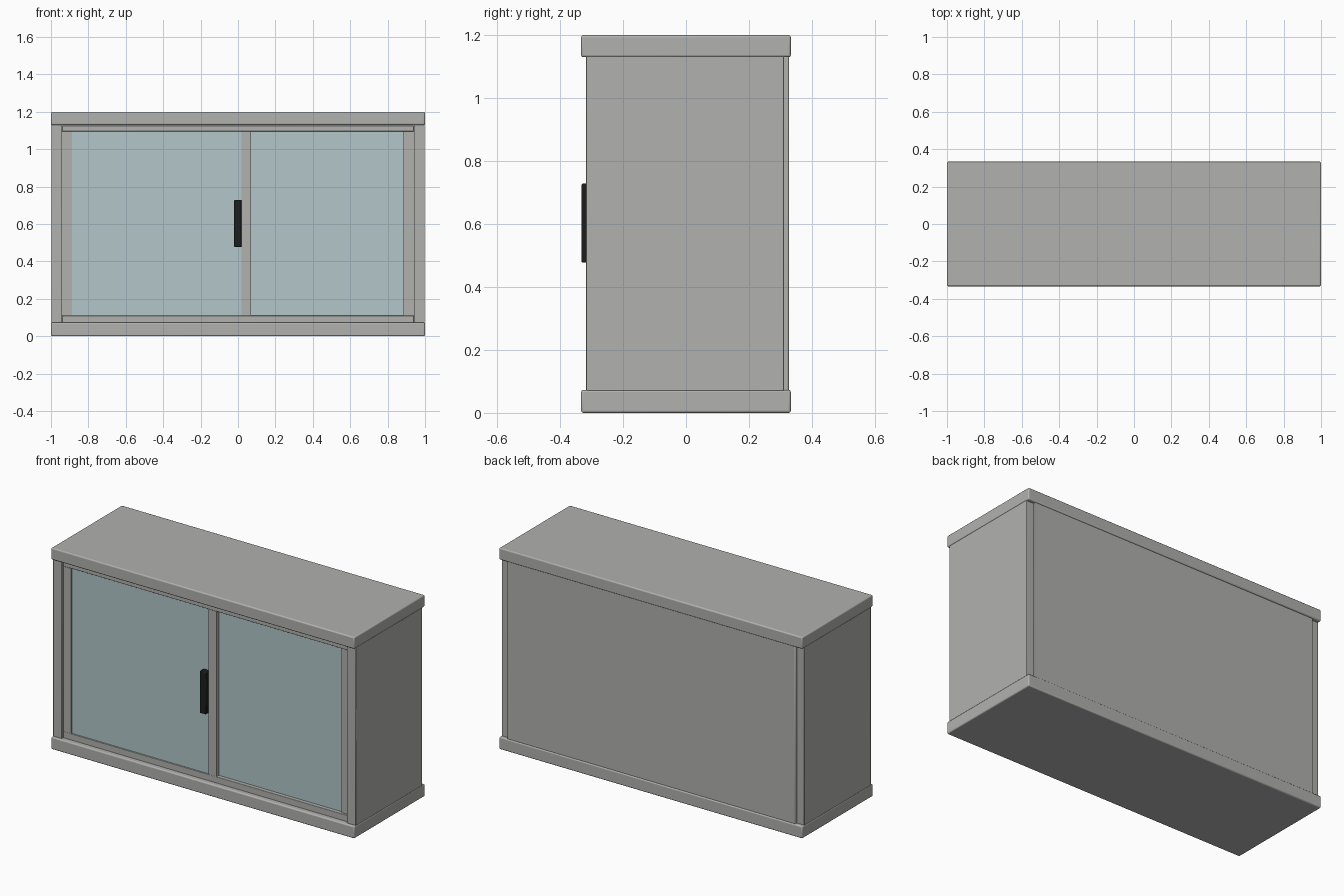
import bpy
import bmesh
from mathutils import Vector

cube = bpy.data.objects.get("Cube")
if cube:
    bpy.data.objects.remove(cube, do_unlink=True)


def make_material(name, rgb):
    mat = bpy.data.materials.new(name)
    mat.use_nodes = True
    color = (*rgb, 1)
    mat.diffuse_color = color
    mat.node_tree.nodes["Principled BSDF"].inputs["Base Color"].default_value = color
    return mat


GREY = make_material("warm grey laminate", (0.44, 0.445, 0.43))
GLASS = make_material("pale blue glass", (0.445, 0.565, 0.59))
BLACK = make_material("black metal", (0.012, 0.013, 0.013))


def box(name, x, y, z, mat, bevel=0.0, segments=2):
    """Box spanning the given (low, high) ranges, with optionally rounded edges."""
    low, high = Vector((x[0], y[0], z[0])), Vector((x[1], y[1], z[1]))
    bm = bmesh.new()
    bmesh.ops.create_cube(bm, size=1)
    bmesh.ops.scale(bm, vec=high - low, verts=bm.verts)
    mesh = bpy.data.meshes.new(name)
    bm.to_mesh(mesh)
    bm.free()
    mesh.materials.append(mat)
    obj = bpy.data.objects.new(name, mesh)
    obj.location = (low + high) / 2
    bpy.context.collection.objects.link(obj)
    if bevel:
        mod = obj.modifiers.new("rounded edges", "BEVEL")
        mod.width = bevel
        mod.segments = segments
    return obj


# Carcass: slabs, side panels and slightly proud back panel
DEPTH = (-0.333, 0.333)
SIDE_Z = (0.07, 1.133)
box("base_slab", (-1, 1), DEPTH, (0, 0.073), GREY, 0.007, 3)
box("top_slab", (-1, 1), DEPTH, (1.13, 1.2), GREY, 0.007, 3)
for side, sign in (("left", 1), ("right", -1)):
    span = sorted((sign * 0.94, sign * 0.998))
    box(side + "_side_panel", span, (-0.317, 0.312), SIDE_Z, GREY, 0.003)
box("back_panel", (-0.95, 0.95), (0.295, 0.327), SIDE_Z, GREY, 0.004)

# Door frame: rails across the opening, then upright stiles
FRAME_Y = (-0.303, -0.265)
DOOR_Z = (0.11, 1.095)
box("lower_rail", (-0.94, 0.94), FRAME_Y, (0.07, DOOR_Z[0]), GREY, 0.002)
box("upper_rail", (-0.94, 0.94), FRAME_Y, (DOOR_Z[1], 1.126), GREY, 0.002)
box("right_stile", (-0.94, -0.888), FRAME_Y, DOOR_Z, GREY)
box("middle_stile", (0.018, 0.07), FRAME_Y, DOOR_Z, GREY)
box("left_stile", (0.885, 0.94), (-0.29, -0.255), DOOR_Z, GREY)

# Sliding panes, the left one set further back
box("right_pane", (-0.89, 0.02), (-0.296, -0.285), DOOR_Z, GLASS)
box("left_pane", (0.06, 0.888), (-0.28, -0.269), DOOR_Z, GLASS)

# Pull handle beside the middle stile
box("door_handle", (-0.021, 0.019), (-0.332, -0.294), (0.477, 0.728), BLACK, 0.004)

# Smooth only the rounded edges
for obj in bpy.context.collection.objects:
    if obj.type == "MESH" and obj.modifiers:
        bpy.ops.object.select_all(action="DESELECT")
        obj.select_set(True)
        bpy.context.view_layer.objects.active = obj
        bpy.ops.object.shade_smooth_by_angle()
